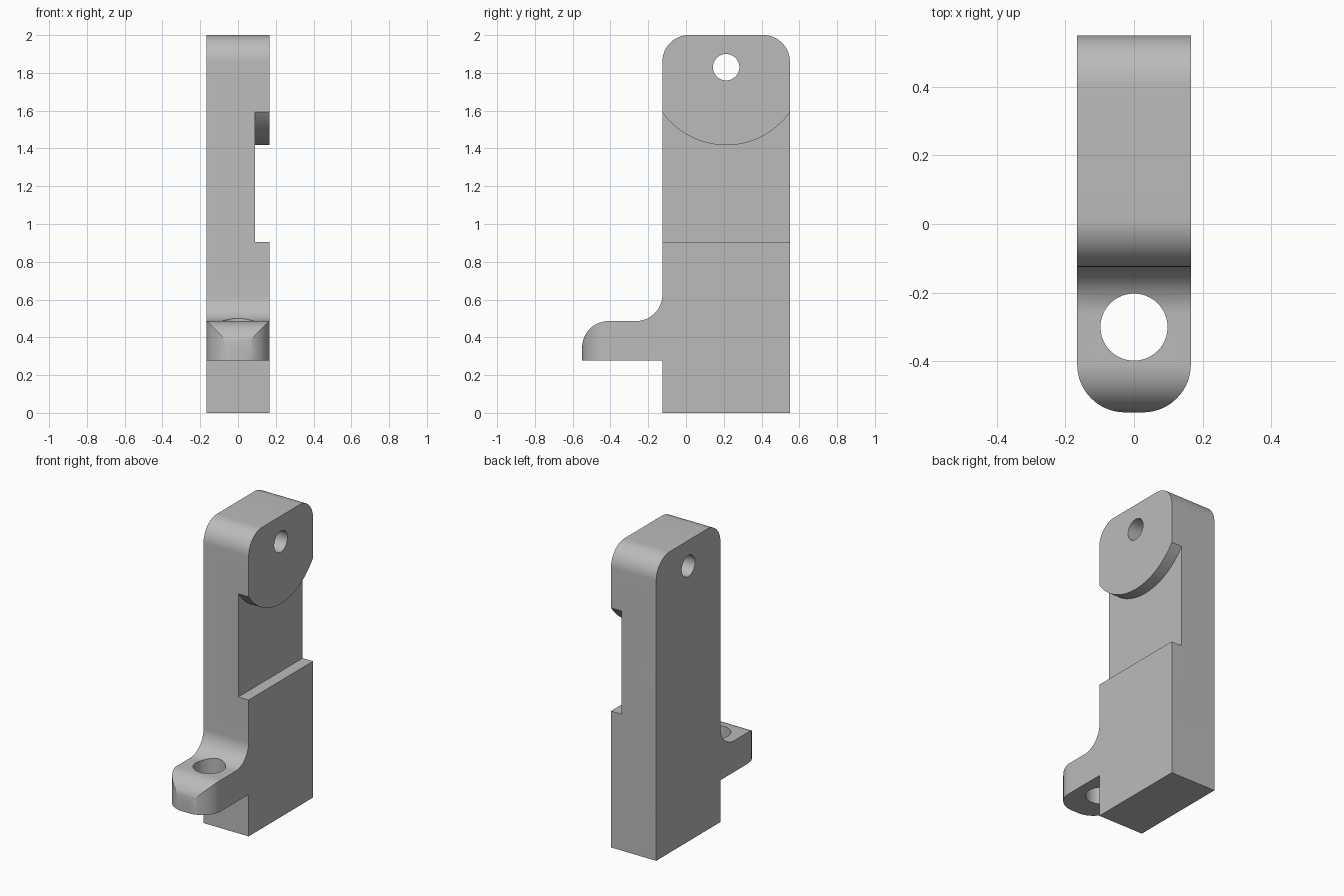
import bpy, bmesh
from math import sin, cos, radians, sqrt
from mathutils import Vector

if "Cube" in bpy.data.objects:
    bpy.data.objects.remove(bpy.data.objects["Cube"], do_unlink=True)

HALF_W = 0.166              # half thickness of the bracket
FRONT, BACK, TIP = -0.125, 0.55, -0.55
HEIGHT, R = 2.0, 0.14       # overall height, common corner radius
FOOT_LOW, FOOT_TOP = 0.278, 0.486
EYE = (0.2125, 1.83)        # centre of the top hole and of the recess arc
RECESS_R = 0.413


def arc(cx, cy, r, start, end, steps=16):
    angles = [radians(start + (end - start) * i / steps) for i in range(steps + 1)]
    return [(cx + r * cos(a), cy + r * sin(a)) for a in angles]


def prism(name, outline, axis, low, high):
    """Extrude an outline along x (outline in y, z) or along z (outline in x, y)."""
    place = (lambda p: (low, *p)) if axis == "x" else (lambda p: (*p, low))
    shift = Vector((high - low, 0, 0)) if axis == "x" else Vector((0, 0, high - low))
    bm = bmesh.new()
    face = bm.faces.new([bm.verts.new(place(p)) for p in outline])
    new = bmesh.ops.extrude_face_region(bm, geom=[face])["geom"]
    bmesh.ops.translate(bm, vec=shift, verts=[v for v in new if isinstance(v, bmesh.types.BMVert)])
    bmesh.ops.recalc_face_normals(bm, faces=bm.faces)
    mesh = bpy.data.meshes.new(name)
    bm.to_mesh(mesh)
    bm.free()
    obj = bpy.data.objects.new(name, mesh)
    bpy.context.collection.objects.link(obj)
    return obj


def combine(obj, tool, operation):
    tool.hide_render = True
    mod = obj.modifiers.new(tool.name, "BOOLEAN")
    mod.operation, mod.solver, mod.object = operation, "EXACT", tool
    bpy.context.view_layer.objects.active = obj
    bpy.ops.object.modifier_apply(modifier=mod.name)
    bpy.data.objects.remove(tool, do_unlink=True)


# Side outline: column with rounded top, fillet and projecting foot
side = [(FRONT, 0), (BACK, 0)]
side += arc(BACK - R, HEIGHT - R, R, 0, 90)
side += arc(FRONT + R, HEIGHT - R, R, 90, 180)
side += arc(FRONT - R, FOOT_TOP + R, R, 0, -90)
side += arc(TIP + R, FOOT_TOP - R, R, 90, 180)
side += [(TIP, FOOT_LOW), (FRONT, FOOT_LOW)]
bracket = prism("bracket", side, "x", -0.3, 0.3)

# Plan outline trims the width and rounds the foot corners
plan = [(HALF_W, 0.8), (-HALF_W, 0.8)]
plan += arc(-HALF_W + R, TIP + R, R, 180, 270)
plan += arc(HALF_W - R, TIP + R, R, 270, 360)
combine(bracket, prism("plan_trim", plan, "z", -0.5, 2.5), "INTERSECT")

# Side recess with a curved upper edge
chord_z = EYE[1] - sqrt(RECESS_R ** 2 - (BACK - EYE[0]) ** 2)
recess = [(-0.8, 0.906), (0.8, 0.906), (0.8, chord_z)]
recess += [p for p in arc(*EYE, RECESS_R, -35.2, -144.8, 32)]
recess += [(-0.8, chord_z)]
combine(bracket, prism("recess_cutter", recess, "x", 0.09, 0.5), "DIFFERENCE")

# Through holes
eye_hole = arc(*EYE, 0.07, 0, 360, 48)[:-1]
combine(bracket, prism("eye_hole_cutter", eye_hole, "x", -0.5, 0.5), "DIFFERENCE")
foot_hole = arc(0, -0.301, 0.098, 0, 360, 48)[:-1]
combine(bracket, prism("foot_hole_cutter", foot_hole, "z", 0.1, 0.9), "DIFFERENCE")

# Plain grey finish
grey = bpy.data.materials.new("plain grey")
grey.use_nodes = True
colour = (0.5, 0.5, 0.5, 1)
grey.diffuse_color = colour
grey.node_tree.nodes["Principled BSDF"].inputs["Base Color"].default_value = colour
bracket.data.materials.clear()
bracket.data.materials.append(grey)

bpy.ops.object.select_all(action="DESELECT")
bracket.select_set(True)
bpy.context.view_layer.objects.active = bracket
bpy.ops.object.shade_smooth_by_angle(angle=radians(25))
